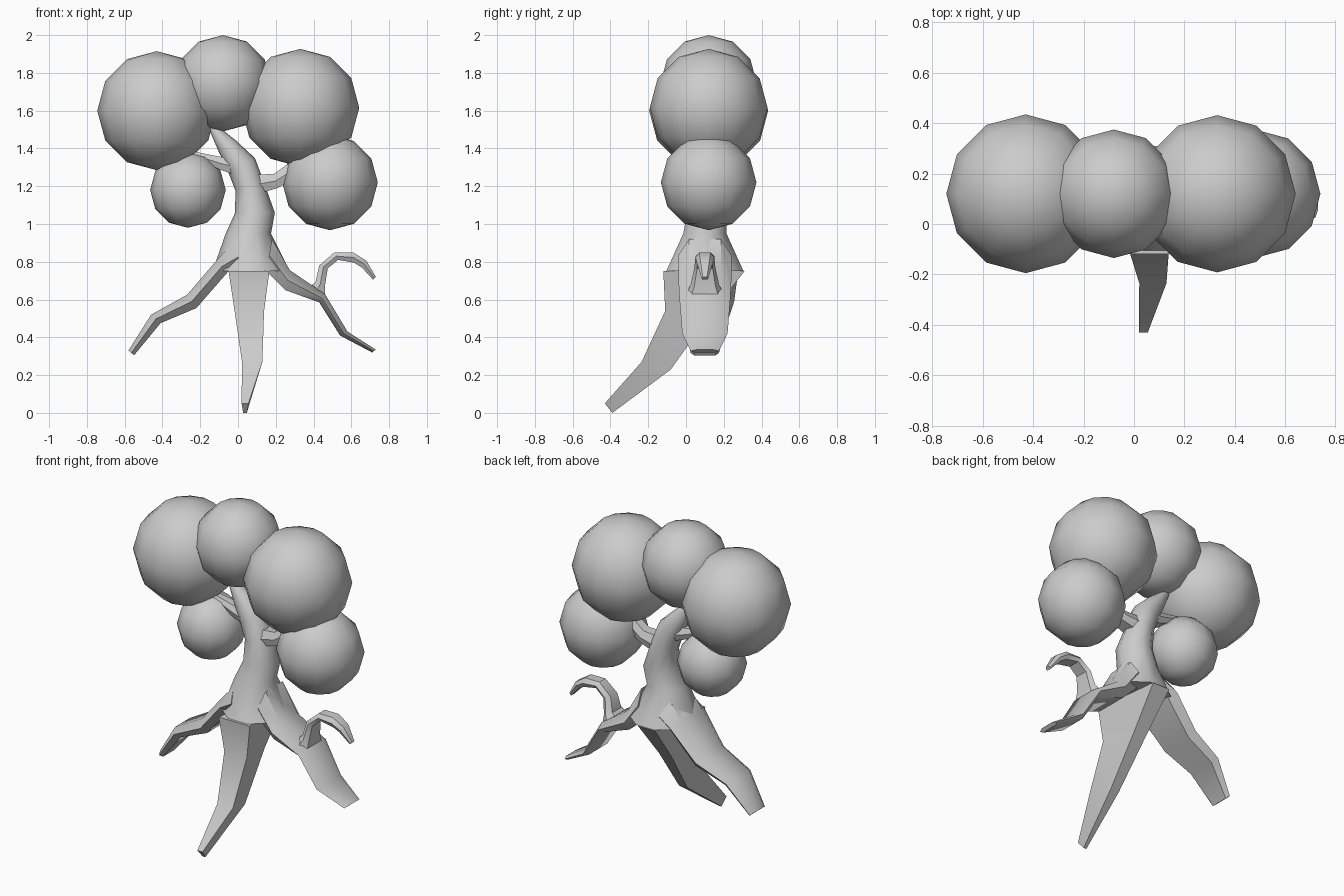
import bpy, bmesh, math

Y0 = 0.12  # depth of the crown's centre plane


def smooth(ob, angle):
    bpy.ops.object.select_all(action='DESELECT')
    ob.select_set(True)
    bpy.context.view_layer.objects.active = ob
    bpy.ops.object.shade_smooth_by_angle(angle=math.radians(angle))


def loft(name, rings, angle=40):
    """Skin a list of equal-sized point rings and cap both ends."""
    bm = bmesh.new()
    loops = [[bm.verts.new(p) for p in r] for r in rings]
    n = len(loops[0])
    for a, b in zip(loops, loops[1:]):
        for i in range(n):
            j = (i + 1) % n
            bm.faces.new((a[i], a[j], b[j], b[i]))
    bm.faces.new(loops[0])
    bm.faces.new(loops[-1])
    bmesh.ops.recalc_face_normals(bm, faces=bm.faces)
    me = bpy.data.meshes.new(name)
    bm.to_mesh(me)
    bm.free()
    ob = bpy.data.objects.new(name, me)
    bpy.context.collection.objects.link(ob)
    smooth(ob, angle)
    return ob


def limb(name, sections, profile, along_y=False):
    """sections: (upper a, z, lower a, z, centre, half width); profile: (upper-to-lower, width)."""
    rings = []
    for ua, uz, la, lz, c, w in sections:
        side = [(ua + (la - ua) * t, uz + (lz - uz) * t, w * s) for t, s in profile]
        pts = [(a, z, c + d) for a, z, d in side] + [(a, z, c - d) for a, z, d in reversed(side)]
        rings.append([(d, a, z) if along_y else (a, d, z) for a, z, d in pts])
    return loft(name, rings)


# leafy balls
for name, x, z, r in [("crown_left", -0.43, 1.60, 0.315), ("crown_top", -0.08, 1.745, 0.255),
                      ("crown_right", 0.33, 1.615, 0.312), ("crown_low_right", 0.487, 1.22, 0.253),
                      ("crown_low_left", -0.265, 1.18, 0.2)]:
    bpy.ops.mesh.primitive_uv_sphere_add(segments=12, ring_count=6, radius=r, location=(x, Y0, z))
    bpy.context.object.name = name
    smooth(bpy.context.object, 60)

# trunk: x, y, z of the centre, x and y radius, tilt
trunk = [(0.07, 0.10, 0.75, 0.205, 0.215, 0), (0.055, 0.10, 0.95, 0.12, 0.12, 0),
         (0.09, 0.11, 1.06, 0.105, 0.11, 0), (0.065, 0.12, 1.19, 0.08, 0.09, 0.15),
         (0.02, 0.12, 1.31, 0.08, 0.08, 0.5), (-0.055, 0.12, 1.41, 0.055, 0.055, 0.6),
         (-0.14, 0.12, 1.52, 0.02, 0.02, 0.6)]
rings = []
for x, y, z, rx, ry, tilt in trunk:
    ring = []
    for k in range(10):
        a = math.tau * k / 10
        u = rx * math.cos(a)
        ring.append((x + u * math.cos(tilt), y + ry * math.sin(a), z + u * math.sin(tilt)))
    rings.append(ring)
loft("trunk", rings, 60)

# roots
hexagon = [(0, 0.6), (0.5, 1), (1, 0.75)]
limb("left_root", [(-0.03, 0.90, 0.03, 0.75, 0.10, 0.17), (-0.12, 0.80, -0.05, 0.75, 0.11, 0.17),
                   (-0.27, 0.625, -0.22, 0.555, 0.115, 0.14), (-0.46, 0.52, -0.41, 0.475, 0.105, 0.12),
                   (-0.58, 0.33, -0.55, 0.305, 0.10, 0.075)], hexagon)
limb("right_root", [(0.18, 0.92, 0.15, 0.75, 0.10, 0.14), (0.275, 0.755, 0.25, 0.65, 0.10, 0.14),
                    (0.46, 0.63, 0.43, 0.585, 0.10, 0.135), (0.58, 0.43, 0.54, 0.41, 0.10, 0.12),
                    (0.73, 0.335, 0.71, 0.32, 0.10, 0.075)], hexagon)
limb("front_root", [(-0.12, 0.75, 0.31, 0.75, 0.058, 0.108), (-0.11, 0.54, 0.12, 0.51, 0.06, 0.078),
                    (-0.235, 0.27, -0.08, 0.23, 0.075, 0.054), (-0.43, 0.05, -0.39, 0.0, 0.037, 0.018)],
     [(0, 1), (1, 0.55)], along_y=True)

# curled shoot on the right root
limb("curled_shoot", [(0.35, 0.65, 0.46, 0.61, 0.10, 0.10), (0.41, 0.69, 0.46, 0.67, 0.10, 0.075),
                      (0.43, 0.78, 0.475, 0.765, 0.10, 0.055), (0.51, 0.85, 0.53, 0.81, 0.10, 0.05),
                      (0.61, 0.85, 0.615, 0.795, 0.10, 0.05), (0.68, 0.805, 0.655, 0.77, 0.10, 0.04),
                      (0.73, 0.72, 0.715, 0.705, 0.10, 0.018)], hexagon)

# branches into the low balls
limb("right_branch", [(0.07, 1.26, 0.07, 1.15, Y0, 0.065), (0.19, 1.265, 0.21, 1.19, Y0, 0.05),
                      (0.28, 1.33, 0.31, 1.25, Y0, 0.04)], hexagon)
limb("left_branch", [(0.0, 1.345, 0.02, 1.25, Y0, 0.06), (-0.09, 1.355, -0.09, 1.285, Y0, 0.045),
                     (-0.24, 1.385, -0.22, 1.345, Y0, 0.03)], hexagon)
